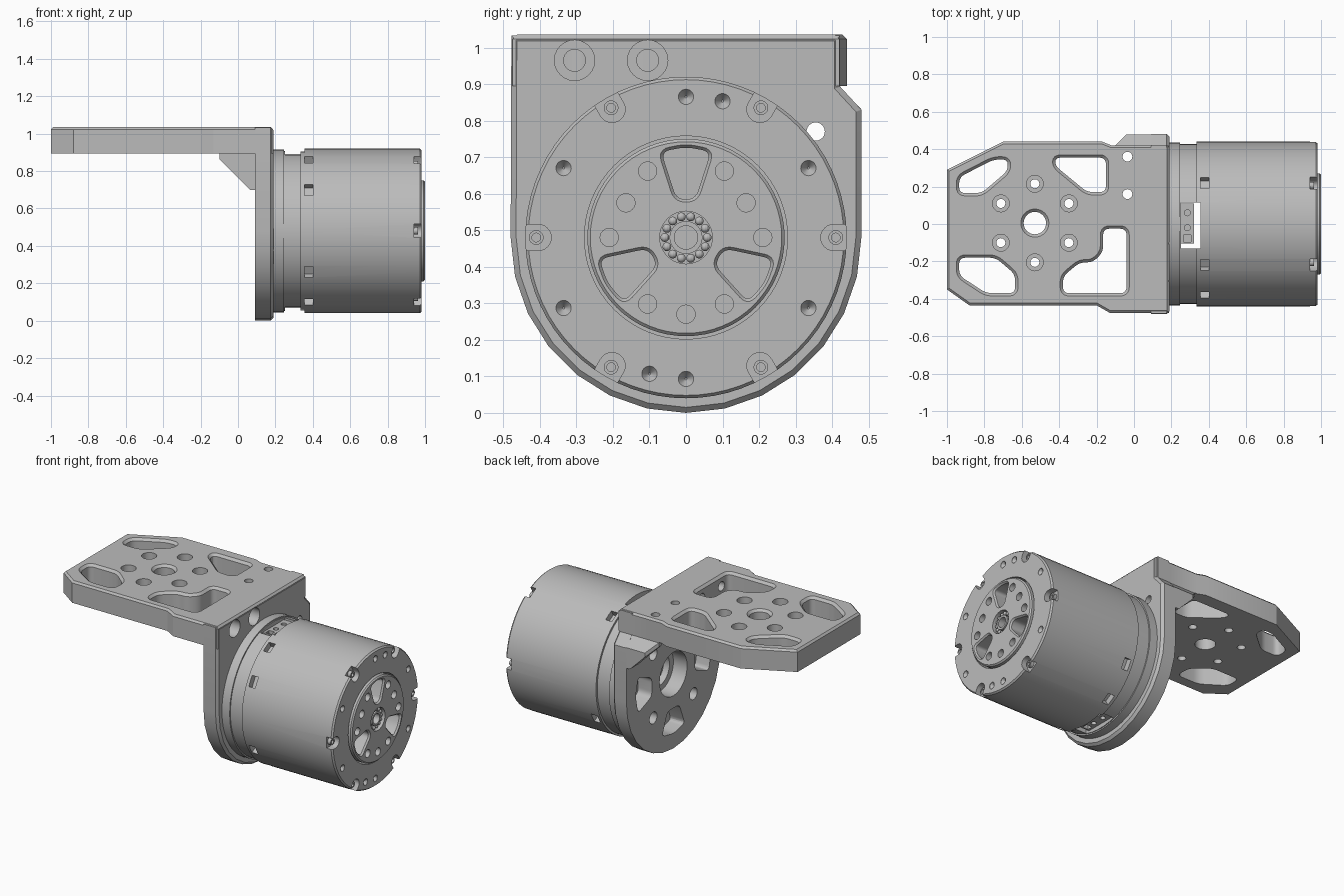
import bpy, bmesh
from math import sin, cos, pi, radians
from mathutils import Vector

if "Cube" in bpy.data.objects:
    bpy.data.objects.remove(bpy.data.objects["Cube"])

metal = bpy.data.materials.new("grey metal")
metal.use_nodes = True
metal.diffuse_color = (0.5, 0.5, 0.5, 1)
metal.node_tree.nodes["Principled BSDF"].inputs["Base Color"].default_value = metal.diffuse_color

AXIS_Z = 0.48  # height of the motor axis


def circle(cx, cy, r, n=24):
    return [(cx + r * cos(2 * pi * i / n), cy + r * sin(2 * pi * i / n)) for i in range(n)]


def rect(x0, x1, y0, y1):
    return [(x0, y0), (x1, y0), (x1, y1), (x0, y1)]


def turn(pts, deg):
    """Rotate an outline about the origin, then lift it to the motor axis."""
    a = radians(deg)
    return [(x * cos(a) - y * sin(a), x * sin(a) + y * cos(a) + AXIS_Z) for x, y in pts]


def rounded(pts, r):
    out = []
    for i, p in enumerate(pts):
        p, a, b = Vector(p), Vector(pts[i - 1]), Vector(pts[(i + 1) % len(pts)])
        s = p + (a - p).normalized() * min(r, (a - p).length * 0.45)
        e = p + (b - p).normalized() * min(r, (b - p).length * 0.45)
        for k in range(6):
            t = k / 5
            out.append(tuple(s * (1 - t) ** 2 + p * 2 * t * (1 - t) + e * t * t))
    return out


def offset(pts, d):
    """Grow an outline by d with mitred corners."""
    n = len(pts)
    area = sum(pts[i - 1][0] * pts[i][1] - pts[i][0] * pts[i - 1][1] for i in range(n))
    d = d if area > 0 else -d
    out = []
    for i in range(n):
        p, a, b = Vector(pts[i]), Vector(pts[i - 1]), Vector(pts[(i + 1) % n])
        u, v = (p - a).normalized(), (b - p).normalized()
        m, q = Vector((u.y, -u.x)), Vector((v.y, -v.x))
        out.append(p + (m + q) / (1 + m.dot(q)) * d)
    return out


def build(name, lofts):
    """Make one object from lofts: (axis, outline, [(position, growth), ...])."""
    bm = bmesh.new()
    for axis, pts, sections in lofts:
        rings = []
        for pos, grow in sections:
            place = {"z": lambda p: (p[0], p[1], pos),
                     "x": lambda p: (pos, p[0], p[1]),
                     "y": lambda p: (p[0], pos, p[1])}[axis]
            rings.append([bm.verts.new(place(p)) for p in offset(pts, grow)])
        n = len(pts)
        for lo, hi in zip(rings, rings[1:]):
            for i in range(n):
                j = (i + 1) % n
                bm.faces.new((lo[i], lo[j], hi[j], hi[i]))
        bm.faces.new(rings[0][::-1])
        bm.faces.new(rings[-1])
    bmesh.ops.recalc_face_normals(bm, faces=bm.faces)
    mesh = bpy.data.meshes.new(name)
    bm.to_mesh(mesh)
    bm.free()
    mesh.materials.append(metal)
    obj = bpy.data.objects.new(name, mesh)
    bpy.context.collection.objects.link(obj)
    return obj


def activate(obj):
    bpy.ops.object.select_all(action="DESELECT")
    obj.select_set(True)
    bpy.context.view_layer.objects.active = obj


def combine(obj, lofts, operation="DIFFERENCE"):
    helper = build("cutter", lofts)
    helper.hide_render = True
    activate(obj)
    mod = obj.modifiers.new("combine", "BOOLEAN")
    mod.object, mod.operation, mod.solver = helper, operation, "EXACT"
    mod.use_self = True
    bpy.ops.object.modifier_apply(modifier=mod.name)
    bpy.data.objects.remove(helper)


def finish(obj):
    activate(obj)
    bpy.ops.object.shade_smooth_by_angle(angle=radians(25))


# Bracket: horizontal plate, upright plate with round foot, corner gusset
flat = [(-1, 0.29), (-1, -0.35), (-0.88, -0.435), (-0.2, -0.435), (-0.13, -0.475),
        (0.188, -0.475), (0.188, 0.42), (-0.12, 0.42), (-0.17, 0.44), (-0.7, 0.44)]
bracket = build("bracket", [("z", flat, [(0.895, 0), (1.023, 0), (1.035, -0.012)])])
foot = [(0.48 * cos(-pi * i / 14), AXIS_Z + 0.48 * sin(-pi * i / 14)) for i in range(15)]
upright = foot + [(-0.478, 1.033), (0.422, 1.033), (0.422, 0.893), (0.48, 0.83)]
combine(bracket, [("x", upright, [(0.09, 0), (0.175, 0), (0.19, -0.015)])], "UNION")
gusset = build("gusset", [("y", [(-0.1, 0.9), (-0.1, 0.865), (0.065, 0.7), (0.1, 0.7), (0.1, 0.9)],
                           [(0.395, 0), (0.479, 0)])])
combine(gusset, [("x", [(0.42, 0.95), (0.42, 0.892), (0.5, 0.812), (0.5, 0.95)],
                  [(-0.2, 0), (0.2, 0)]),
                 ("z", [(-0.12, 0.4), (-0.12, 0.5), (-0.02, 0.5)], [(0.6, 0), (1, 0)])])
finish(gusset)

# Lightening windows and screw holes in the horizontal plate
windows = [
    [(-0.935, 0.25), (-0.935, 0.165), (-0.815, 0.165), (-0.675, 0.285), (-0.675, 0.345), (-0.75, 0.345)],
    [(-0.42, 0.355), (-0.15, 0.355), (-0.15, 0.17), (-0.25, 0.17), (-0.42, 0.31)],
    [(-0.935, -0.18), (-0.74, -0.18), (-0.635, -0.27), (-0.635, -0.37), (-0.79, -0.37), (-0.935, -0.275)],
    [(-0.04, -0.025), (-0.165, -0.025), (-0.165, -0.15), (-0.22, -0.205), (-0.29, -0.205),
     (-0.38, -0.28), (-0.38, -0.37), (-0.04, -0.37)]]
chamfered = [(0.85, 0), (1.02, 0), (1.035, 0.015), (1.06, 0.015)]
cuts = [("z", rounded(w, 0.035), chamfered) for w in windows]
cuts.append(("z", circle(-0.53, 0.005, 0.06, 32), chamfered))
for k in range(6):
    a = pi / 6 + k * pi / 3
    cuts.append(("z", circle(-0.53 + 0.21 * cos(a), 0.005 + 0.21 * sin(a), 0.024),
                 [(0.85, 0), (0.97, 0), (0.97, 0.021), (1.06, 0.021)]))
for y in (0.16, 0.36):
    cuts.append(("z", circle(-0.035, y, 0.026), [(0.85, 0), (1.06, 0)]))

# Counterbored screw holes and motor mount openings in the upright plate
for y in (-0.305, -0.105):
    cuts.append(("x", circle(y, 0.965, 0.03), [(-0.06, 0), (0.1, 0), (0.1, 0.025), (0.22, 0.025)]))
through = [(0.05, 0), (0.22, 0)]
cuts.append(("x", circle(0.355, 0.77, 0.025), through))
cuts.append(("x", circle(0, AXIS_Z, 0.14, 40), through))
vent = rounded([(0.22, -0.06), (0.36, -0.115), (0.385, 0), (0.36, 0.115), (0.22, 0.06)], 0.03)
for deg in (0, 90, 180, 270):
    cuts.append(("x", turn(vent, deg), through))
    cuts.append(("x", turn(circle(0.29, 0, 0.038), deg + 45), through))
combine(bracket, cuts)
finish(bracket)

# Motor housing
housing = build("motor_housing", [("x", circle(0, AXIS_Z, 0.44, 72), [
    (0.188, -0.005), (0.245, -0.005), (0.245, -0.013), (0.335, -0.013),
    (0.335, 0), (0.972, 0), (0.982, -0.008)])])
cuts = [("x", circle(0, AXIS_Z, 0.278, 64), [(0.85, 0), (1.1, 0)]),
        ("x", circle(0, AXIS_Z, 0.1, 40), [(0.1, 0), (0.23, 0)]),
        ("z", rect(0.25, 0.355, -0.13, 0.115), [(-0.1, 0), (1.1, 0)])]
arc = [(0.405 + 0.036 * cos(radians(a)), 0.036 * sin(radians(a))) for a in range(90, 271, 15)]
notch = [(0.48, -0.036), (0.48, 0.036)] + arc
screws = []
for k in range(6):
    cuts.append(("x", turn(notch, 60 * k), [(0.94, 0), (1.1, 0)]))
    screws.append(("x", turn(circle(0.41, 0, 0.02), 60 * k),
                   [(0.93, 0), (0.962, 0), (0.962, -0.008), (0.945, -0.008)]))
for deg in (60, 120, 150, 210, 240, 300, 330):
    cuts.append(("x", turn(rect(0.4, 0.5, -0.034, 0.034), deg), [(0.355, 0), (0.4, 0)]))
for y, z in ((0, 0.385), (0.1, 0.373), (0.335, 0.19), (-0.335, 0.19),
             (0.335, -0.193), (-0.335, -0.193), (-0.1, -0.373), (0, -0.387)):
    cuts.append(("x", circle(y, AXIS_Z + z, 0.021), [(0.955, -0.018), (0.98, 0), (1.1, 0)]))
combine(housing, cuts)
finish(housing)
finish(build("housing_screws", screws))

# Rotating output disc with pockets and bolt holes
disc = build("output_disc", [("x", circle(0, AXIS_Z, 0.27, 64), [(0.84, 0), (0.992, 0), (1, -0.008)])])
pocket = rounded([(0.105, -0.026), (0.235, -0.068), (0.248, 0), (0.235, 0.068), (0.105, 0.026)], 0.025)
cuts = [("x", circle(0, AXIS_Z, 0.072, 40), [(0.87, 0), (1.1, 0)])]
for deg in (90, 210, 330):
    cuts.append(("x", turn(pocket, deg), [(0.87, 0), (0.99, 0), (1, 0.008), (1.1, 0.008)]))
for deg in (0, 60, 120, 180, 240, 270, 300):
    cuts.append(("x", turn(circle(0.21, 0, 0.025), deg), [(0.93, 0), (1.1, 0)]))
for deg in (30, 150):
    cuts.append(("x", turn(circle(0.19, 0, 0.025), deg), [(0.93, 0), (1.1, 0)]))
combine(disc, cuts)
finish(disc)

# Centre bearing: inner race and balls
finish(build("bearing_race", [("x", circle(0, AXIS_Z, 0.045, 32),
                               [(0.86, 0), (0.99, 0), (0.99, -0.013), (0.88, -0.013)])]))
balls = bmesh.new()
for k in range(14):
    a = 2 * pi * k / 14
    ball = bmesh.ops.create_uvsphere(balls, u_segments=12, v_segments=8, radius=0.012)
    bmesh.ops.translate(balls, verts=ball["verts"],
                        vec=(0.977, 0.058 * cos(a), AXIS_Z + 0.058 * sin(a)))
mesh = bpy.data.meshes.new("bearing_balls")
balls.to_mesh(mesh)
balls.free()
mesh.materials.append(metal)
ball_ring = bpy.data.objects.new("bearing_balls", mesh)
bpy.context.collection.objects.link(ball_ring)
finish(ball_ring)

# Cable connector seated in the housing window
connector = build("connector", [("z", rect(0.25, 0.32, -0.105, 0.11), [(0.08, 0), (0.88, 0)])])
cuts = []
for end in ([(0.05, 0), (0.11, 0)], [(0.85, 0), (0.95, 0)]):
    cuts.append(("z", rect(0.265, 0.305, -0.095, -0.06), end))
    cuts += [("z", circle(0.285, y, 0.016, 16), end) for y in (-0.02, 0.06)]
combine(connector, cuts)
finish(connector)
